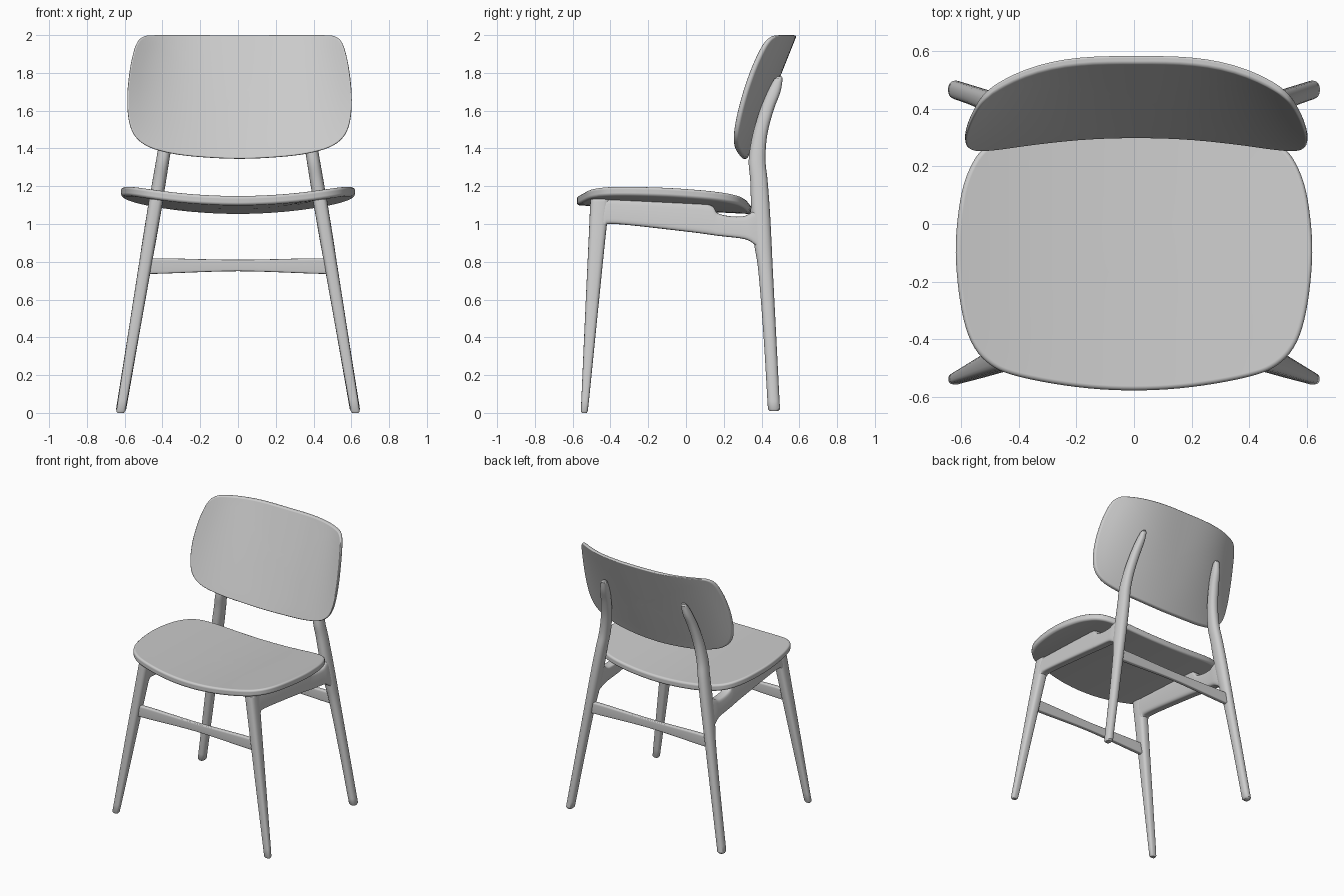
import bpy, bmesh, math
from mathutils import Vector

cube = bpy.data.objects.get("Cube")
if cube:
    bpy.data.objects.remove(cube)

GREY = (0.6, 0.6, 0.6, 1)
mat = bpy.data.materials.new("light_grey")
mat.use_nodes = True
mat.diffuse_color = GREY
mat.node_tree.nodes["Principled BSDF"].inputs["Base Color"].default_value = GREY


def spline(pts, steps, closed=False):
    """Catmull-Rom interpolation through tuples of any length."""
    n, out = len(pts), []
    pick = (lambda i: pts[i % n]) if closed else (lambda i: pts[min(max(i, 0), n - 1)])
    for i in range(n if closed else n - 1):
        a, b, c, d = (pick(i + k) for k in (-1, 0, 1, 2))
        for s in range(steps):
            t = s / steps
            out.append(tuple(
                q + t / 2 * (r - p + t * (2 * p - 5 * q + 4 * r - w + t * (3 * (q - r) + w - p)))
                for p, q, r, w in zip(a, b, c, d)))
    return out if closed else out + [pts[-1]]


def finish(name, bm, mirror=False, bevel=0):
    bmesh.ops.recalc_face_normals(bm, faces=bm.faces)
    mesh = bpy.data.meshes.new(name)
    bm.to_mesh(mesh)
    bm.free()
    mesh.materials.append(mat)
    ob = bpy.data.objects.new(name, mesh)
    bpy.context.collection.objects.link(ob)
    bpy.ops.object.select_all(action="DESELECT")
    ob.select_set(True)
    bpy.context.view_layer.objects.active = ob
    bpy.ops.object.shade_smooth_by_angle(angle=math.radians(45))
    if mirror:
        ob.modifiers.new("mirror", "MIRROR")
    if bevel:
        mod = ob.modifiers.new("round_edge", "BEVEL")
        mod.width, mod.segments = bevel, 3
        mod.limit_method, mod.angle_limit = "ANGLE", math.radians(50)
        mod.harden_normals = True
    return ob


def loft(name, stations, place, power, mirror=False, sides=24):
    """Skin rounded-box sections given as (position, low, high, width)."""
    rows = [(r, 1) for r in spline(stations, 5)]
    (t0, *a), (t1, *b) = rows[0][0], rows[-1][0]
    rows[0] = ((t0 + 0.01, *a), 1)
    rows[-1] = ((t1 - 0.01, *b), 1)
    rows = [((t0, *a), 0.7)] + rows + [((t1, *b), 0.7)]
    bm, rings = bmesh.new(), []
    for (t, lo, hi, w), scale in rows:
        ring = []
        for i in range(sides):
            ang = math.tau * i / sides
            u, v = (math.copysign(abs(f) ** (2 / power), f) * scale
                    for f in (math.cos(ang), math.sin(ang)))
            ring.append(bm.verts.new(place(t, (lo + hi) / 2 + v * (hi - lo) / 2, u * w / 2)))
        rings.append(ring)
    for r, s in zip(rings, rings[1:]):
        for i in range(sides):
            j = (i + 1) % sides
            bm.faces.new((r[i], r[j], s[j], s[i]))
    bm.faces.new(rings[0])
    bm.faces.new(rings[-1])
    return finish(name, bm, mirror)


def panel(name, half, centre, surface, offset, bevel):
    """Curved sheet inside a symmetric outline, thickened by an offset."""
    outline = half + [(-x, v) for x, v in half[-2:0:-1]]
    outline = spline(outline, 5, closed=True)
    bm, rings, count = bmesh.new(), [], 10
    hub = bm.verts.new(surface(0, centre))
    for k in range(1, count + 1):
        s = k / count
        rings.append([bm.verts.new(surface(x * s, centre + (v - centre) * s))
                      for x, v in outline])
    n = len(outline)
    for i in range(n):
        j = (i + 1) % n
        bm.faces.new((hub, rings[0][i], rings[0][j]))
        for r, s in zip(rings, rings[1:]):
            bm.faces.new((r[i], s[i], s[j], r[j]))
    new = bmesh.ops.extrude_face_region(bm, geom=bm.faces[:], use_keep_orig=True)["geom"]
    bmesh.ops.translate(bm, vec=offset,
                        verts=[g for g in new if isinstance(g, bmesh.types.BMVert)])
    return finish(name, bm, bevel=bevel)


# Side frames lean inward as they rise
def lean(z):
    return 0.622 - 0.167 * z


def upright(z, y, u):
    return Vector((lean(z) + u, y, z))


def lengthwise(y, z, u):
    return Vector((lean(z) + u, y, z))


loft("front_legs", [(0, -.557, -.52, .048), (.5, -.535, -.47, .062),
                    (.95, -.514, -.424, .072), (1.14, -.506, -.40, .076)],
     upright, 3, mirror=True)
loft("rear_legs", [(.01, .434, .498, .054), (.4, .411, .478, .06), (.75, .383, .46, .066),
                   (.9, .36, .453, .072), (1.07, .346, .444, .074), (1.23, .34, .432, .072),
                   (1.34, .332, .421, .07), (1.47, .352, .43, .068), (1.6, .39, .463, .064),
                   (1.7, .43, .5, .056), (1.78, .475, .513, .036)],
     upright, 2.3, mirror=True)
loft("side_rails", [(-.47, .95, 1.12, .066), (-.43, .985, 1.13, .07), (-.37, 1, 1.13, .07),
                    (0, .96, 1.113, .07), (.13, .943, 1.1, .07), (.165, .938, 1.06, .07),
                    (.22, .932, 1.043, .07), (.3, .922, 1.04, .07), (.345, .905, 1.06, .07),
                    (.4, .86, 1.09, .06)],
     lengthwise, 5, mirror=True)

# Cross bars between the legs, slimmer in the middle
for name, y in (("front_crossbar", -.485), ("rear_crossbar", .42)):
    loft(name, [(-.49, .735, .815, .034), (-.38, .738, .818, .034), (0, .75, .811, .03),
                (.38, .738, .818, .034), (.49, .735, .815, .034)],
         lambda x, z, u, y=y: Vector((x, y + u, z)), 6)


# Seat dished across its width and tilted back
def seat_surface(x, y):
    return Vector((x, y, 1.12 - .05 * y + .065 * (x / .6) ** 2))


panel("seat", [(0, -.578), (.2, -.566), (.4, -.53), (.5, -.488), (.565, -.41), (.602, -.28),
               (.619, -.1), (.607, .06), (.58, .17), (.53, .255), (.45, .303), (.3, .332),
               (0, .345)],
      -.1, seat_surface, (0, 0, -.05), .016)


# Backrest wraps forward at the sides, more so near the top
def back_surface(x, z):
    rise = z - 1.4
    wrap = (.1 + .13 * rise) * (abs(x) / .595) ** (2 + max(rise, 0) / .6)
    return Vector((x + .008, .317 + .4 * rise - wrap, z))


panel("backrest", [(0, 1.345), (.25, 1.358), (.4, 1.382), (.5, 1.418), (.56, 1.475),
                   (.588, 1.56), (.594, 1.68), (.583, 1.8), (.566, 1.89), (.545, 1.955),
                   (.515, 1.988), (.46, 1.999), (.25, 2), (0, 1.998)],
      1.68, back_surface, (0, .03, 0), .01)
